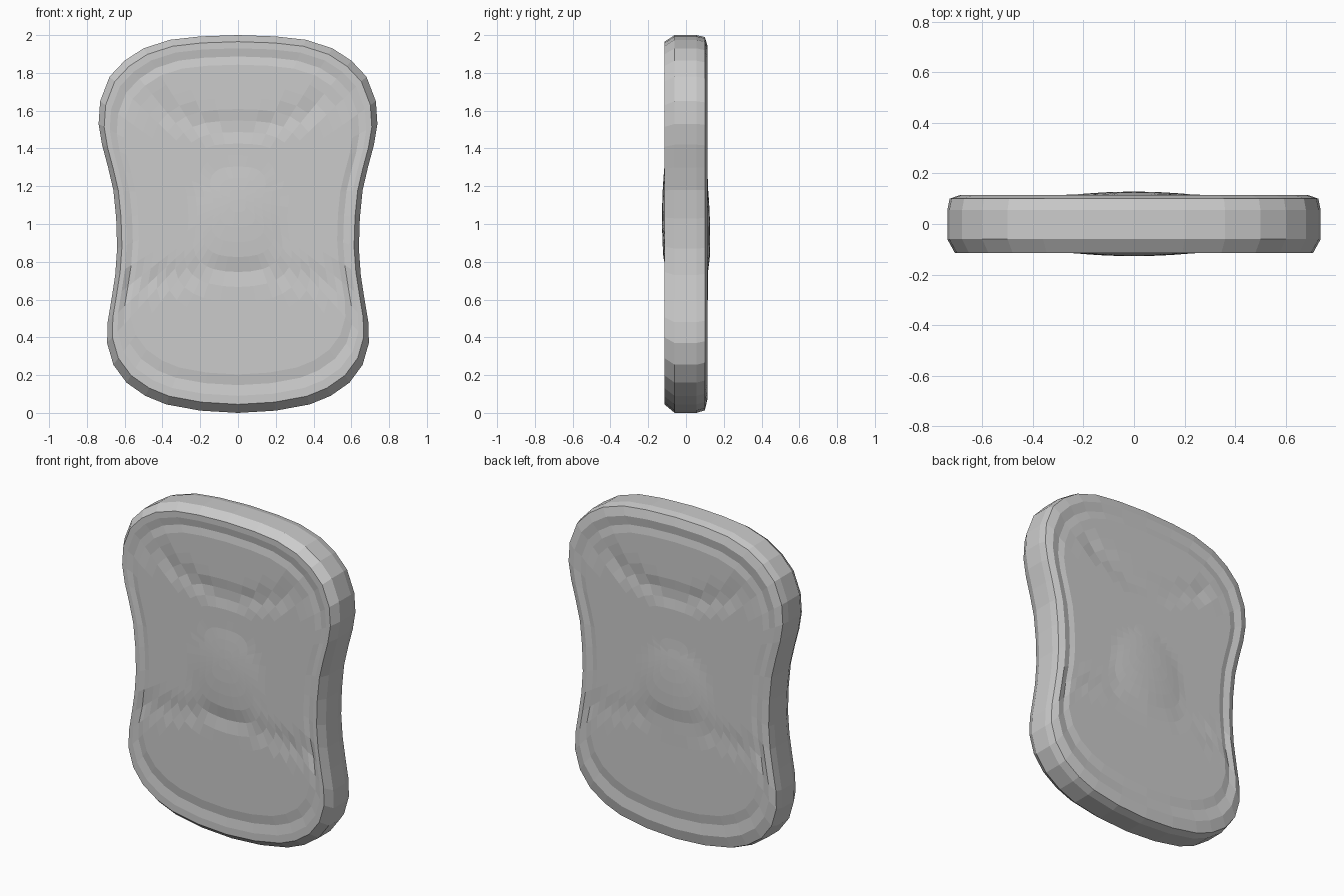
import bpy, bmesh, math

if "Cube" in bpy.data.objects:
    bpy.data.objects.remove(bpy.data.objects["Cube"])

# Right half of the outline (x, z), top centre to bottom centre
HALF = [(0, 2.0), (0.2, 1.993), (0.36, 1.975), (0.5, 1.93), (0.6, 1.865), (0.68, 1.78),
        (0.73, 1.65), (0.738, 1.53), (0.72, 1.42), (0.688, 1.3), (0.66, 1.18), (0.645, 1.03),
        (0.64, 0.87), (0.65, 0.73), (0.67, 0.6), (0.69, 0.48), (0.693, 0.37), (0.66, 0.255),
        (0.59, 0.16), (0.49, 0.09), (0.38, 0.045), (0.2, 0.012), (0, 0.0)]
OUTLINE = HALF + [(-x, z) for x, z in HALF[-2:0:-1]]
CZ = 1.13


def dip(d, width):
    """Soft groove profile, 1 in the middle and 0 at the edges."""
    return max(0.0, 1 - abs(d) / width)


def relief(x, z, s, back):
    """Outward height of the shallow quilting on either face."""
    h = -0.008 * dip(s - 0.87, 0.05)                            # border groove
    if abs(x) < 0.56:
        h -= 0.014 * dip(z - (1.51 + 0.62 * x * x), 0.07)       # crescent groove
    if s < 0.9:
        h -= (0.006 if back else 0.01) * dip(z - (0.75 - 0.22 * x * x), 0.07)
    c = 0.93 if back else 1.03
    r = math.hypot(x, (z - c) * 0.9)
    h += 0.013 * max(0.0, 1 - (r / 0.25) ** 2)                  # central swelling
    return h


bm = bmesh.new()


def ring(s, y, back=None):
    verts = []
    for x, z in OUTLINE:
        px, pz = x * s, CZ + (z - CZ) * s
        py = y
        if back is not None:
            py += relief(px, pz, s, back) * (1 if back else -1)
        verts.append(bm.verts.new((px, py, pz)))
    return verts


# Rings run from the front centre, round the rim, to the back centre
inner = [0.06, 0.13, 0.2, 0.27, 0.34, 0.41, 0.48, 0.55, 0.62, 0.69, 0.76, 0.82, 0.87, 0.92]
rings = [ring(s, -0.114, False) for s in inner]
rings += [ring(s, y) for s, y in [(0.96, -0.114), (1.0, -0.06), (1.0, 0.055), (0.988, 0.1)]]
rings += [ring(s, 0.115, True) for s in reversed(inner[:-1] + [0.93])]

n = len(OUTLINE)
for a, b in zip(rings, rings[1:]):
    for i in range(n):
        j = (i + 1) % n
        bm.faces.new((a[i], a[j], b[j], b[i]))

# Close the two centres
for loop, y, back in ((rings[0], -0.114, False), (rings[-1], 0.115, True)):
    h = relief(0, CZ, 0, back)
    tip = bm.verts.new((0, y + (h if back else -h), CZ))
    for i in range(n):
        bm.faces.new((loop[i], loop[(i + 1) % n], tip))

bmesh.ops.recalc_face_normals(bm, faces=bm.faces[:])
mesh = bpy.data.meshes.new("padded_slab")
bm.to_mesh(mesh)
bm.free()
slab = bpy.data.objects.new("padded_slab", mesh)
bpy.context.collection.objects.link(slab)
